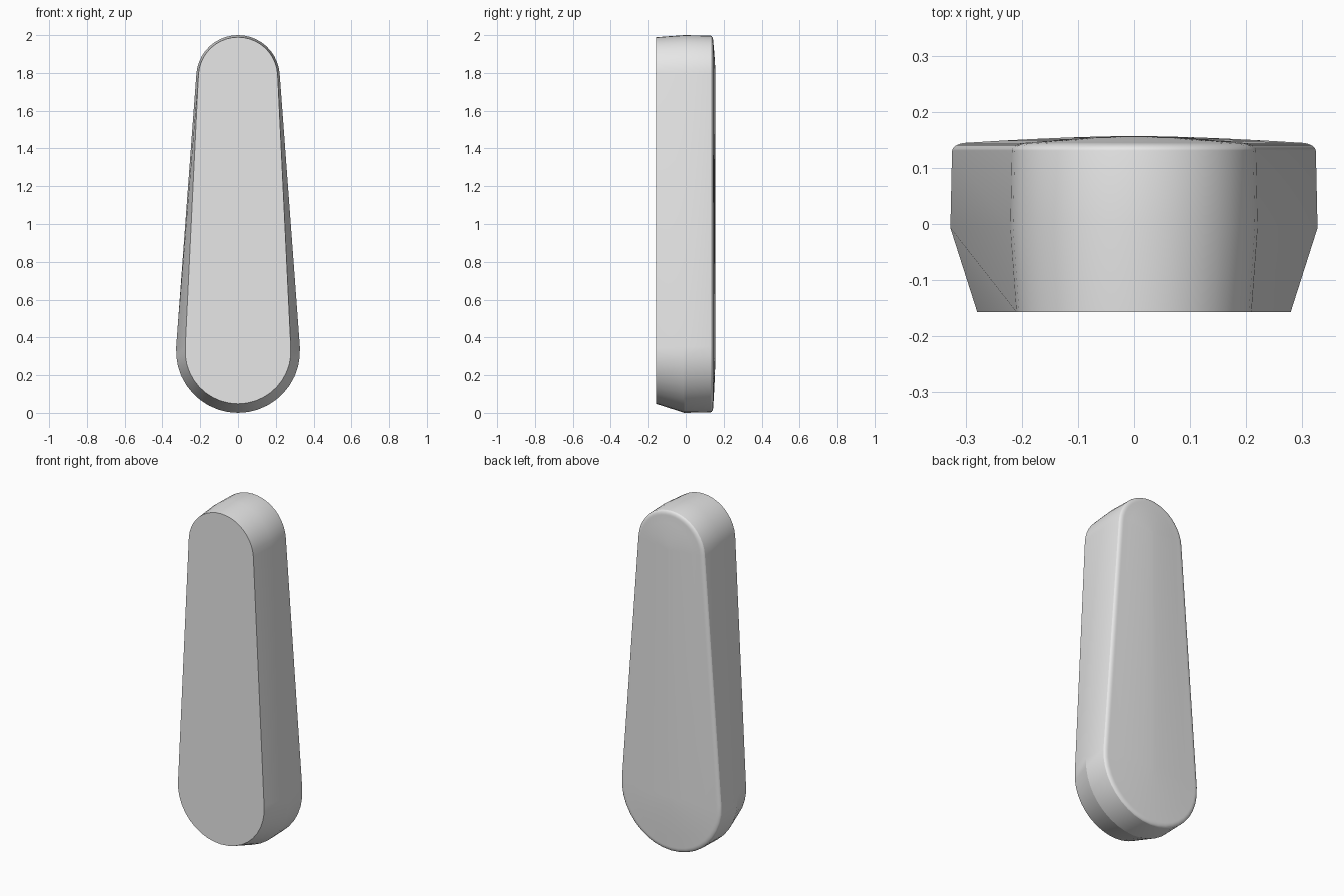
import bpy
import bmesh
from math import sin, cos, pi, radians

cube = bpy.data.objects.get("Cube")
if cube:
    bpy.data.objects.remove(cube, do_unlink=True)

# Plain grey material
grey = bpy.data.materials.new("light_grey")
grey.use_nodes = True
colour = (0.8, 0.8, 0.8, 1)
grey.diffuse_color = colour
grey.node_tree.nodes["Principled BSDF"].inputs["Base Color"].default_value = colour

LOW_Z, HIGH_Z = 0.328, 1.779   # centres of the round ends
TILT = 0.073                   # lean of the straight sides
STEPS = 20


def outline(bm, y, low_r, high_r):
    """Tapered outline with a large round foot and a small round head."""
    ring = []
    for i in range(STEPS + 1):
        a = TILT + (pi - 2 * TILT) * i / STEPS
        ring.append(bm.verts.new((high_r * cos(a), y, HIGH_Z + high_r * sin(a))))
    for i in range(STEPS + 1):
        a = pi - TILT + (pi + 2 * TILT) * i / STEPS
        ring.append(bm.verts.new((low_r * cos(a), y, LOW_Z + low_r * sin(a))))
    return ring


# Front face, chamfer edge and straight wall
sections = [(-0.157, 0.28, 0.21), (-0.007, 0.328, 0.221)]
# Rounded rear rim
for k in range(9):
    t = k / 8 * pi / 2
    inset = 0.028 * (1 - cos(t))
    sections.append((0.13 + 0.015 * sin(t), 0.325 - inset, 0.218 - inset))
# Shallow domed back
for f in (0.8, 0.6, 0.4, 0.2, 0.03):
    sections.append((0.157 - 0.012 * f ** 1.6, 0.297 * f, 0.19 * f))

bm = bmesh.new()
rings = [outline(bm, *s) for s in sections]
for a, b in zip(rings, rings[1:]):
    for i in range(len(a)):
        j = (i + 1) % len(a)
        bm.faces.new((a[i], a[j], b[j], b[i]))
bm.faces.new(rings[0])
bm.faces.new(rings[-1])
bmesh.ops.recalc_face_normals(bm, faces=bm.faces)

mesh = bpy.data.meshes.new("tapered_body")
bm.to_mesh(mesh)
bm.free()
mesh.materials.append(grey)
body = bpy.data.objects.new("tapered_body", mesh)
bpy.context.collection.objects.link(body)

# Smooth curves, crisp chamfer edge
bpy.ops.object.select_all(action='DESELECT')
body.select_set(True)
bpy.context.view_layer.objects.active = body
bpy.ops.object.shade_smooth_by_angle(angle=radians(17))
